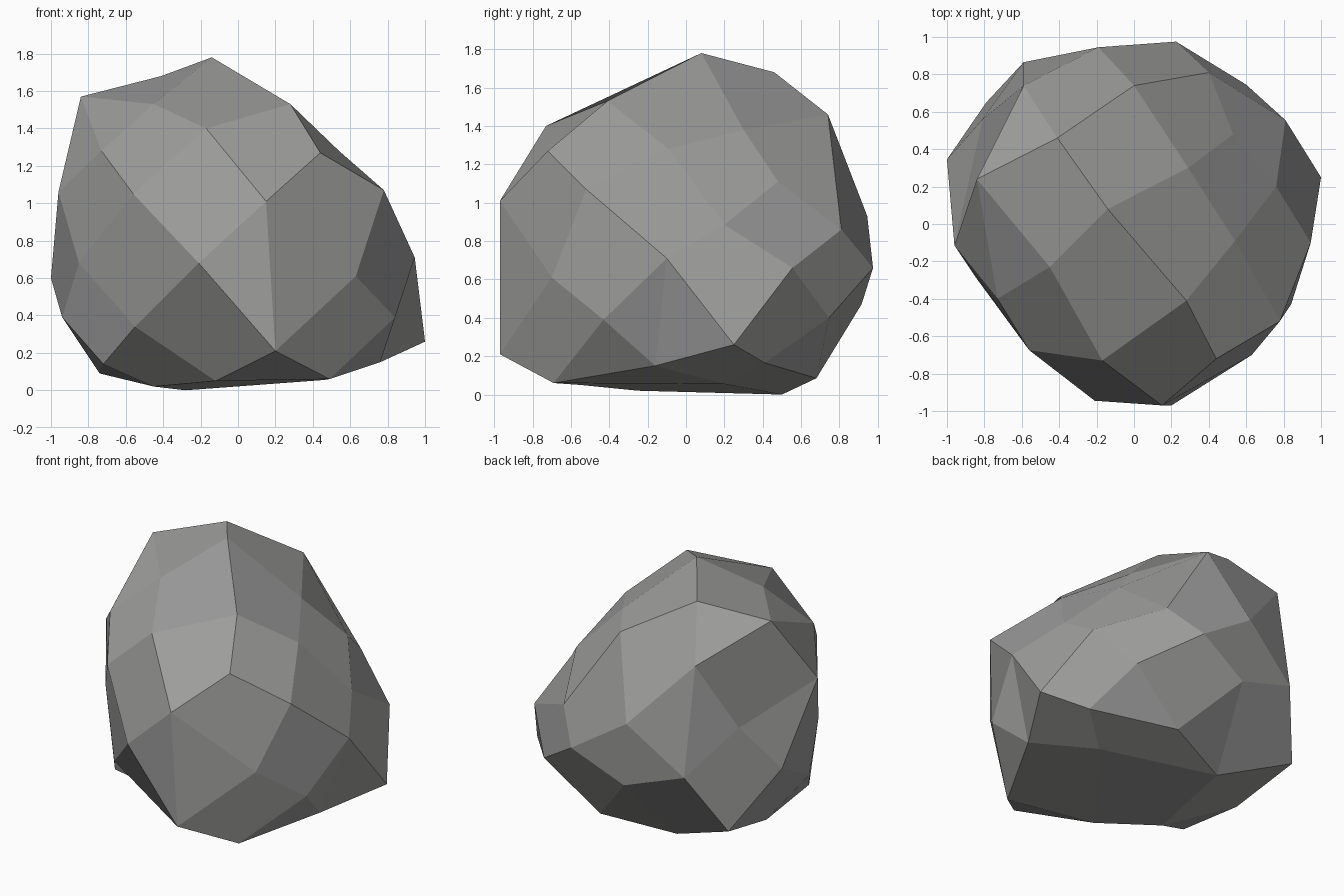
import bpy, bmesh, math
from mathutils import Vector

# Corner points of the chiselled boulder
CORNERS = [
    # top and upper ring
    (-.14, .08, 1.78), (-.84, .24, 1.57), (-.41, .46, 1.68), (.28, -.41, 1.53),
    (.44, -.72, 1.27), (-.17, -.73, 1.40), (-.45, -.23, 1.53), (-.73, -.40, 1.28),
    (.29, .30, 1.38), (.54, -.09, 1.28), (0, .74, 1.46), (-.59, .74, 1.37),
    # middle
    (.78, -.52, 1.07), (.945, -.10, .71), (.63, -.70, .61), (.15, -.97, 1.01),
    (-.21, -.945, .68), (-.56, -.675, 1.05), (-.96, -.115, 1.06), (-.85, -.28, .68),
    (-1, .345, .60), (-.81, .56, .92), (-.59, .865, .62), (-.19, .945, .93),
    (.225, .975, .66), (.40, .81, .86), (.53, .48, 1.11), (.76, .20, .885),
    (.81, .555, .66),
    # lower ring and underside
    (1, .25, .26), (.84, -.43, .39), (.76, -.16, .15), (.49, -.69, .06),
    (.20, -.97, .21), (-.55, -.61, .34), (-.12, -.55, .05), (-.94, -.05, .39),
    (-.72, -.36, .14), (-.74, .15, .09), (-.45, -.25, .02), (-.28, .50, 0),
    (-.79, .65, .21), (-.15, .915, .47), (.60, .745, .40), (.20, .68, .085),
    (.72, .41, .165), (.46, .20, .055),
]

# Join the points on a ball, so shallow hollows survive, then restore them
bm = bmesh.new()
centre = Vector((0, 0, .85))
true_pos = {}
for c in CORNERS:
    p = Vector(c)
    v = bm.verts.new((p - centre).normalized() + centre)
    true_pos[v] = p
bmesh.ops.convex_hull(bm, input=bm.verts[:])
for v in bm.verts:
    v.co = true_pos[v]

# Merge triangle pairs into the broad four-sided facets
bmesh.ops.recalc_face_normals(bm, faces=bm.faces[:])
bmesh.ops.join_triangles(bm, faces=bm.faces[:], angle_face_threshold=math.radians(25),
                         angle_shape_threshold=math.radians(70))

mesh = bpy.data.meshes.new("boulder")
bm.to_mesh(mesh)
bm.free()
boulder = bpy.data.objects.new("boulder", mesh)
bpy.context.collection.objects.link(boulder)

# Plain grey stone
stone = bpy.data.materials.new("grey stone")
stone.diffuse_color = (.34, .34, .335, 1)
mesh.materials.append(stone)
